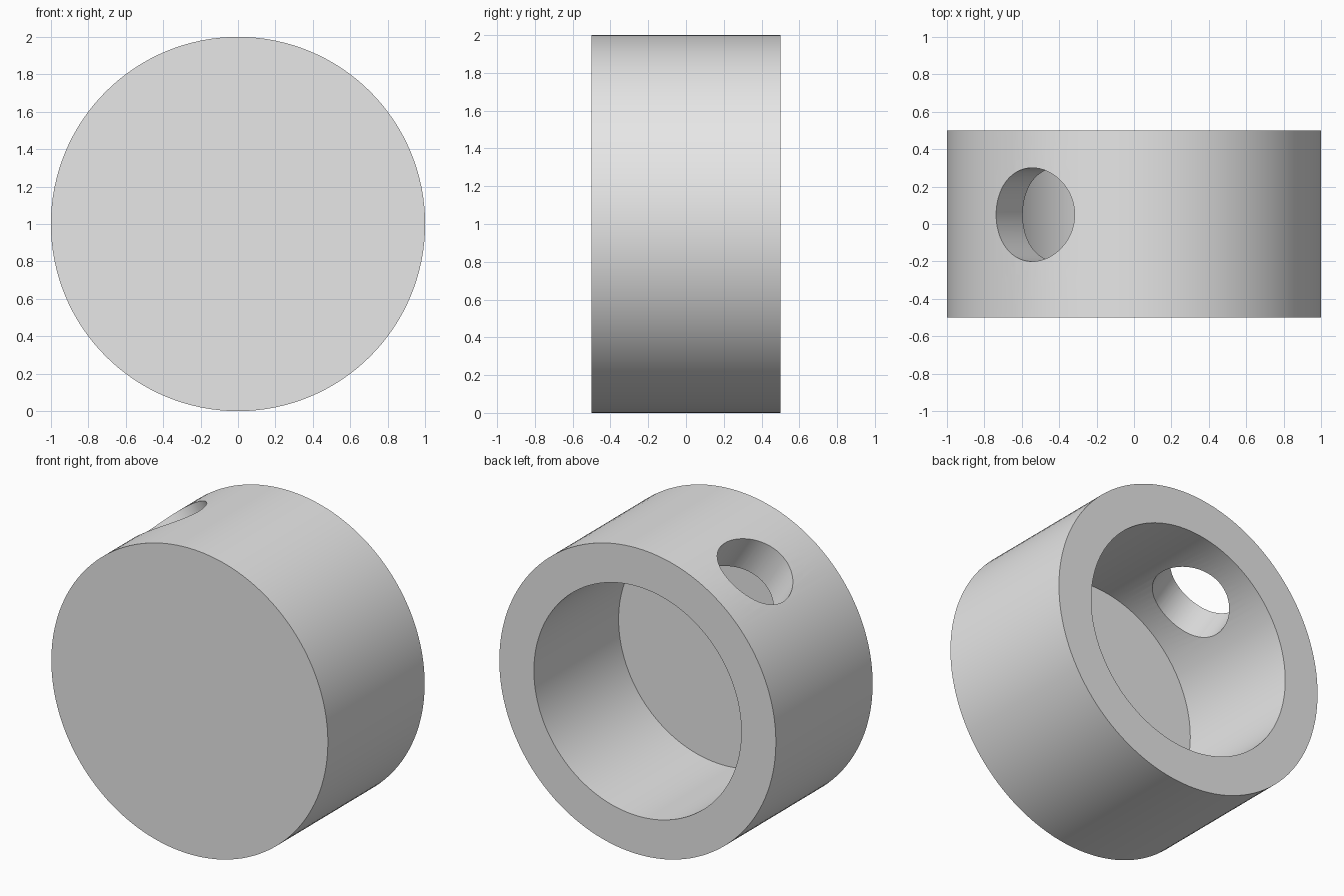
import bpy
import math
from mathutils import Matrix, Vector

if "Cube" in bpy.data.objects:
    bpy.data.objects.remove(bpy.data.objects["Cube"])

SEGMENTS = 128
HOLE_TILT = math.radians(33)

grey = bpy.data.materials.new("light grey")
grey.diffuse_color = (0.8, 0.8, 0.8, 1)
grey.use_nodes = True
grey.node_tree.nodes["Principled BSDF"].inputs["Base Color"].default_value = grey.diffuse_color


def cylinder(name, radius, depth, centre, rotation, segments=SEGMENTS):
    bpy.ops.mesh.primitive_cylinder_add(vertices=segments, radius=radius, depth=depth,
                                        location=centre, rotation=rotation)
    obj = bpy.context.object
    obj.name = name
    obj.data.materials.append(grey)
    return obj


# Drum: a short cylinder lying along y
cup = cylinder("cup_body", 1.0, 1.0, (0, 0, 1), (math.pi / 2, 0, 0))

# Cavity: open at the back, leaving a 0.125 thick front wall
cavity = cylinder("cavity_cutter", 0.75, 1.0, (0, 0.625 - 0.5 + 0.0, 1), (math.pi / 2, 0, 0))

# Radial hole through the upper left of the wall
direction = Vector((-math.sin(HOLE_TILT), 0, math.cos(HOLE_TILT)))
hole = cylinder("side_hole_cutter", 0.25, 0.8, Vector((0, 0.05, 1)) + direction * 0.85,
                (0, -HOLE_TILT, 0), 96)

for cutter in (cavity, hole):
    cut = cup.modifiers.new(cutter.name, 'BOOLEAN')
    cut.operation = 'DIFFERENCE'
    cut.solver = 'EXACT'
    cut.object = cutter
    bpy.context.view_layer.objects.active = cup
    bpy.ops.object.modifier_apply(modifier=cut.name)
    bpy.data.objects.remove(cutter)

# Smooth round walls with sharp rims
bpy.ops.object.select_all(action='DESELECT')
cup.select_set(True)
bpy.context.view_layer.objects.active = cup
bpy.ops.object.shade_smooth_by_angle(angle=math.radians(30))
